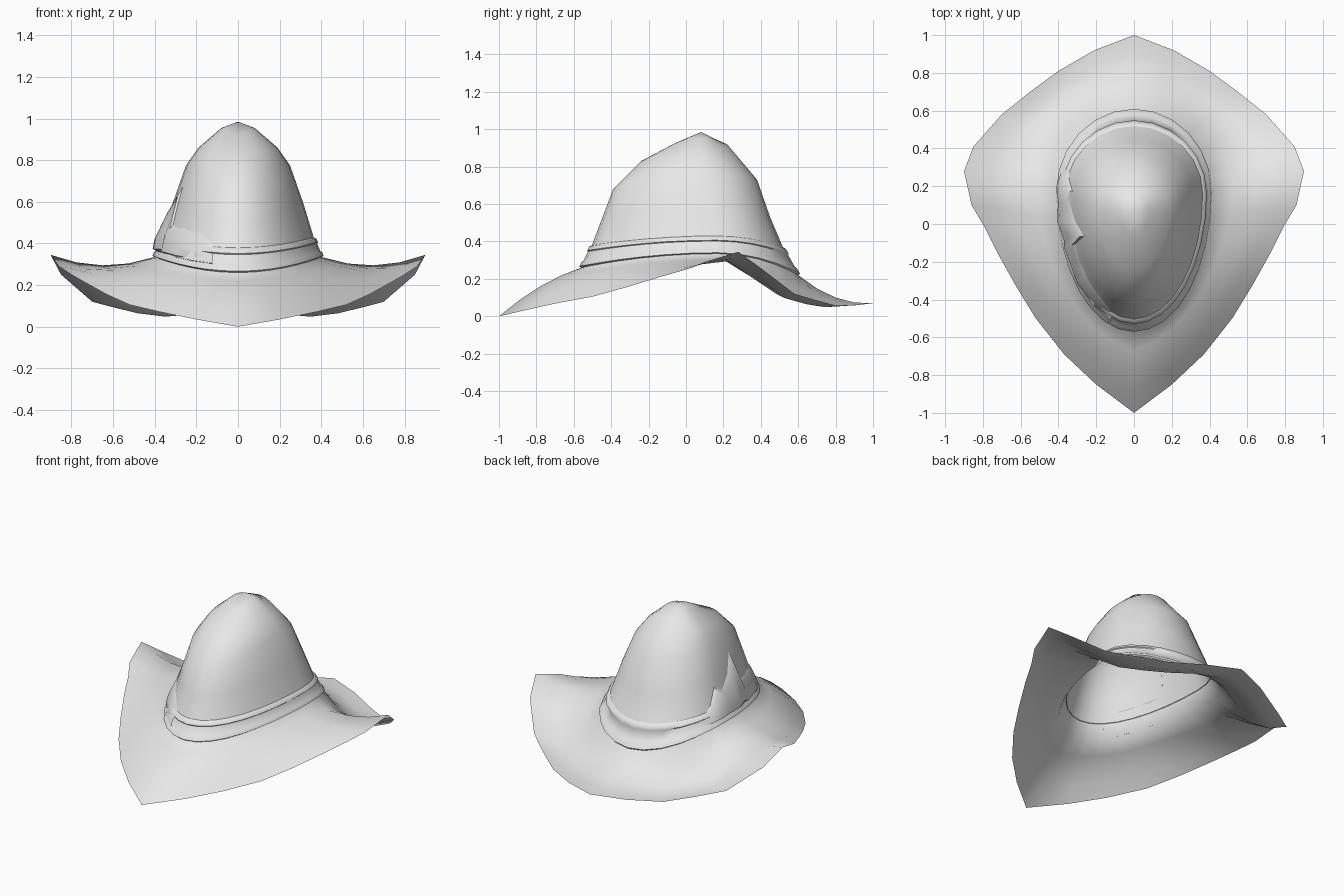
import bpy
from math import sin, cos, radians

cube = bpy.data.objects.get("Cube")
if cube:
    bpy.data.objects.remove(cube)

grey = bpy.data.materials.new("light_grey_felt")
grey.use_nodes = True
grey.diffuse_color = (0.8, 0.8, 0.8, 1)
grey.node_tree.nodes["Principled BSDF"].inputs["Base Color"].default_value = (0.8, 0.8, 0.8, 1)

# Left half of the brim edge, front tip to back tip
EDGE = [(0, -1, 0), (.2, -.85, .035), (.37, -.69, .07), (.52, -.5, .105), (.63, -.32, .155),
        (.73, -.14, .21), (.8, 0, .25), (.86, .1, .29), (.9, .28, .345), (.85, .41, .25),
        (.7, .58, .12), (.55, .7, .085), (.4, .81, .055), (.21, .92, .06), (0, 1, .07)]

# Crown rings: front y, back y, side y, half width, front z, back z, side z
RINGS = [(-.56, .60, .17, .40, .26, .22, .335),
         (-.505, .52, .16, .365, .375, .365, .425),
         (-.45, .45, .14, .315, .52, .53, .59),
         (-.39, .38, .10, .25, .68, .73, .775),
         (-.24, .22, .08, .19, .83, .92, .86),
         (-.06, .14, .08, .08, .925, .955, .955)]
HALF = len(EDGE) - 1


def mix(a, b, t):
    return tuple(p + (q - p) * t for p, q in zip(a, b))


def angle(i):
    """Signed angle round the hat of step i; the front quarter has more steps."""
    k = abs(i)
    deg = k * 90 / 8 if k <= 8 else 90 + (k - 8) * 15
    return deg if i >= 0 else -deg


def crown_point(deg, t, out=0.0):
    """Point on the crown, t rings up, pushed outward."""
    k = min(int(t), len(RINGS) - 2)
    yf, yb, ys, hx, zf, zb, zs = mix(RINGS[k], RINGS[k + 1], t - k)
    s, c = sin(radians(deg)), cos(radians(deg))
    end_y, end_z = (yf, zf) if c > 0 else (yb, zb)
    return (s * (hx + out), ys + (end_y - ys) * abs(c) - c * out,
            zs + (end_z - zs) * c * c)


def brim_point(i, t):
    """Point on the brim, from the crown (0) to the edge (1)."""
    x, y, z = EDGE[abs(i)]
    deg = angle(i)
    s, c = sin(radians(deg)), cos(radians(deg))
    p = mix(crown_point(deg, 0), (x if i >= 0 else -x, y, z), t)
    sag = -.045 + (.075 * c if c > 0 else .13 * s * s * c)
    return (p[0], p[1], p[2] + sag * 4 * t * (1 - t))


def make_sheet(name, rows, closed, tip=None, sharp=80):
    """Skin rows of points with quads, with an optional closing tip."""
    n = len(rows[0])
    verts = [p for row in rows for p in row]
    faces = []
    for r in range(len(rows) - 1):
        for i in range(n if closed else n - 1):
            j = (i + 1) % n
            faces.append((r * n + i, r * n + j, (r + 1) * n + j, (r + 1) * n + i))
    if tip:
        base = (len(rows) - 1) * n
        verts.append(tip)
        faces += [(base + i, base + (i + 1) % n, len(verts) - 1) for i in range(n)]
    mesh = bpy.data.meshes.new(name)
    mesh.from_pydata(verts, [], faces)
    mesh.materials.append(grey)
    obj = bpy.data.objects.new(name, mesh)
    bpy.context.collection.objects.link(obj)
    bpy.ops.object.select_all(action='DESELECT')
    obj.select_set(True)
    bpy.context.view_layer.objects.active = obj
    bpy.ops.object.shade_smooth_by_angle(angle=radians(sharp))


steps = range(-HALF, HALF)

# Brim and crown, one thin felt sheet
rows = [[brim_point(i, t) for i in steps] for t in (1, .75, .5, .25)]
rows += [[crown_point(angle(i), k) for i in steps] for k in range(len(RINGS))]
make_sheet("hat_body", rows, True, tip=(0, .08, .985))

# Hat band with a shallow fold along its top and bottom
BAND = [(.0, .002), (.06, .014), (.25, .013), (.32, .006), (.75, .006), (.8, .013),
        (.98, .011), (1.04, -.003)]
rows = [[crown_point(angle(i), t, out) for i in steps] for t, out in BAND]
make_sheet("hat_band", rows, True, sharp=60)

# Overlapping end of the band
rows = [[crown_point(a, t, out) for a in (-50, -34, -18)]
        for t, out in [(.3, .004), (.33, .014), (.74, .014), (.77, .004)]]
make_sheet("band_end", rows, False, sharp=60)

# Crumpled bow on the right side: angle, height in rings, outward push
BOW = [(-18, .95, .0), (-22, 1.2, .008), (-32, 1.42, .012), (-48, 1.45, .02), (-66, 1.45, .02),
       (-70, 2.5, .016), (-78, 1.9, .035), (-86, 1.5, .02), (-95, 1.75, .03), (-104, 1.2, .015),
       (-112, .9, .0)]
PROFILE = [(0, .0), (.1, .9), (.45, 1.2), (.9, .6), (1, .0)]
rows = [[crown_point(a, .3 + (top - .3) * h, push * w) for a, top, push in BOW] for h, w in PROFILE]
make_sheet("side_bow", rows, False, sharp=45)
